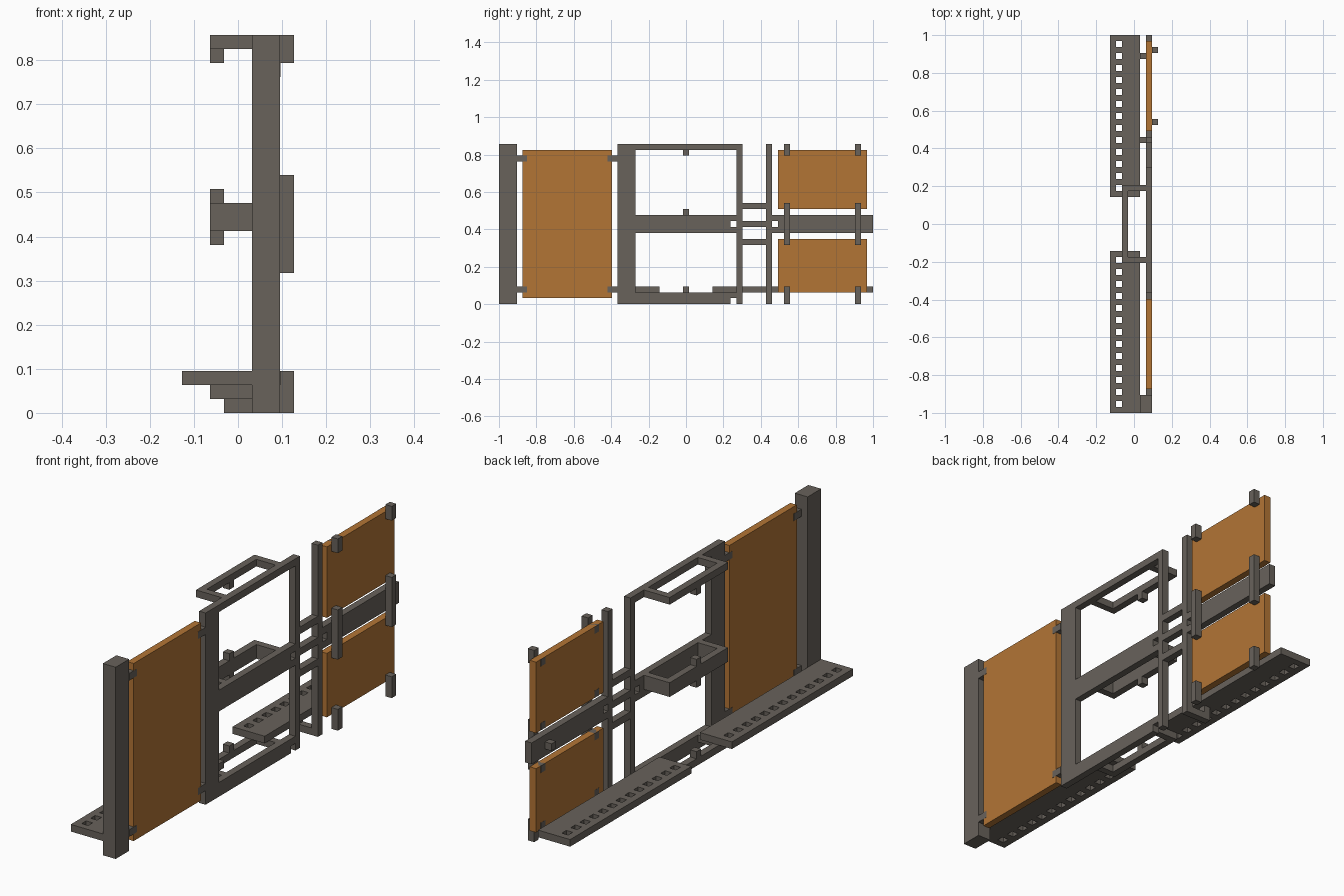
import bpy, bmesh
from mathutils import Vector

if "Cube" in bpy.data.objects:
    bpy.data.objects.remove(bpy.data.objects["Cube"], do_unlink=True)

U = 2 / 63        # one grid unit
Y0 = 31.5         # y is counted from the front edge


def material(name, colour):
    m = bpy.data.materials.new(name)
    m.use_nodes = True
    m.diffuse_color = (*colour, 1)
    m.node_tree.nodes["Principled BSDF"].inputs["Base Color"].default_value = (*colour, 1)
    return m


GREY = material("warm grey", (0.138, 0.122, 0.105))
ORANGE = material("orange", (0.45, 0.178, 0.036))


def slab(name, axis, lo, hi, us, vs, solid=lambda u, v: True, mat=GREY):
    """Grid of cells across two axes, kept where solid(), extruded along axis."""
    bm = bmesh.new()
    other = [i for i in range(3) if i != axis]

    def point(u, v):
        p = [0, 0, 0]
        p[axis], p[other[0]], p[other[1]] = lo, u, v
        p[1] -= Y0
        return Vector(p) * U

    verts = [[bm.verts.new(point(u, v)) for v in vs] for u in us]
    for i in range(len(us) - 1):
        for j in range(len(vs) - 1):
            if solid(us[i], vs[j]):
                bm.faces.new((verts[i][j], verts[i + 1][j], verts[i + 1][j + 1], verts[i][j + 1]))
    loose = [v for v in bm.verts if not v.link_faces]
    bmesh.ops.delete(bm, geom=loose, context='VERTS')
    ext = bmesh.ops.extrude_face_region(bm, geom=bm.faces[:], use_keep_orig=True)
    step = Vector((0, 0, 0))
    step[axis] = (hi - lo) * U
    moved = [g for g in ext["geom"] if isinstance(g, bmesh.types.BMVert)]
    bmesh.ops.translate(bm, verts=moved, vec=step)
    bmesh.ops.recalc_face_normals(bm, faces=bm.faces[:])
    me = bpy.data.meshes.new(name)
    bm.to_mesh(me)
    bm.free()
    me.materials.append(mat)
    ob = bpy.data.objects.new(name, me)
    bpy.context.collection.objects.link(ob)
    return ob


def box(name, x, y, z, mat=GREY):
    return slab(name, 0, x[0], x[1], y, z, mat=mat)


# Front post, large panel and its hinges
box("front_post", (1, 3), (0, 3), (0, 27))
box("large_panel", (2, 3), (4, 19), (1, 26), ORANGE)
E = 0.03          # tiny overlap so fittings sit proud of the panels
for z in (2, 24):
    for side, y in (("front", (3, 4.7)), ("back", (18.3, 20))):
        box(f"hinge_{side}_{z}", (2 - E, 3 + E), y, (z, z + 1))


# Open frame with a middle rail and small notches at its back end
def frame_solid(y, z):
    if y == 39 and z in (0, 13):
        return False
    return y < 23 or y >= 40 or z >= 26 or z < 2 or 12 <= z < 15


slab("open_frame", 0, 2, 3, (20, 23, 39, 40, 41),
     (0, 1, 2, 12, 13, 14, 15, 26, 27), frame_solid)

# Three loops reaching out behind the frame, with pegs
for name, lo, hi, pegs in (("lower", 1, 2, (2,)), ("middle", 13, 15, (12, 15)), ("upper", 26, 27, (25,))):
    slab(f"{name}_loop", 2, lo, hi, (-2, -1, 2), (25, 26, 37, 38),
         lambda x, y: x < -1 or y < 26 or y >= 37)
    for p in pegs:
        box(f"{name}_loop_peg_{p}", (-2, -1), (31, 32), (p, p + 1))

# Thin post, linking bars and the post's foot
box("thin_post", (2, 3), (45, 46), (0, 27))
for z in (10, 13, 16):
    box(f"link_bar_{z}", (2, 3), (41, 45), (z, z + 1))
slab("post_foot", 1, 45, 46, (-1, 0, 2), (0, 1, 2), lambda x, z: z == 0 or x == -1)

# Rear rail with an end notch and a peg
slab("rear_rail", 0, 2, 3, (46, 47, 63), (12, 13, 14, 15),
     lambda y, z: not (y == 46 and z == 13))
box("rear_rail_peg", (1, 2), (59, 60), (13, 14))

# Small panels held by clips and pins
for name, z in (("lower", (2, 11)), ("upper", (16, 26))):
    box(f"{name}_small_panel", (2, 3), (47, 62), z, ORANGE)
for y in (48, 60):
    for z in ((0, 3), (10, 17), (25, 27)):
        box(f"clip_{y}_{z[0]}", (3, 4), (y, y + 1), z)
    for z in (2, 10, 16, 25):
        box(f"pin_{y}_{z}", (2 - E, 3), (y, y + 1), (z, z + 1))

# Two shelves with a row of square holes
for name, y in (("front", 0), ("back", 36)):
    slab(f"{name}_shelf", 2, 2, 3, (-4, -3, -2, 1), list(range(y, y + 28)),
         lambda x, v, y=y: not (x == -3 and (v - y) % 2 == 1))
